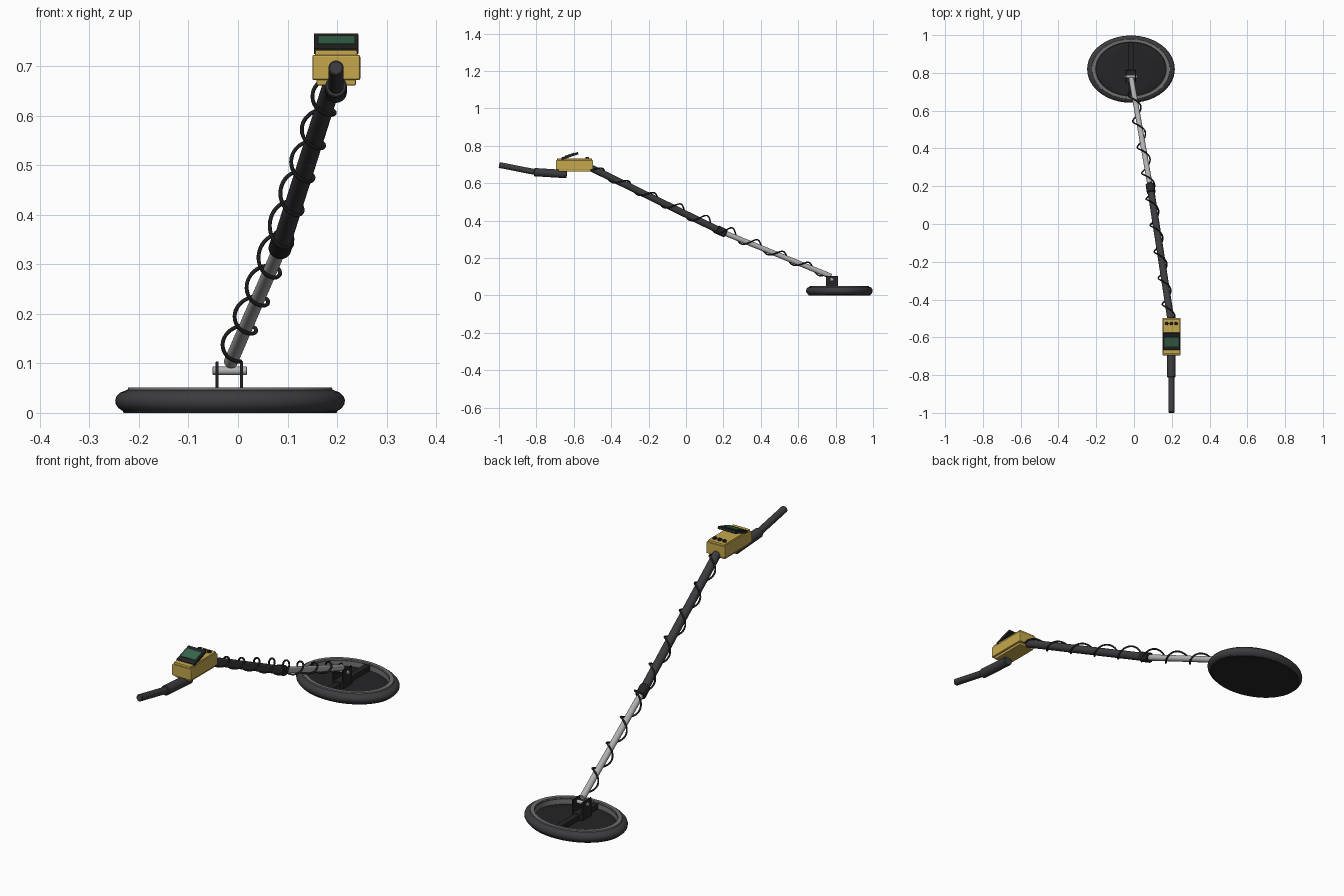
import bpy, math
from mathutils import Vector, Matrix

if "Cube" in bpy.data.objects:
    bpy.data.objects.remove(bpy.data.objects["Cube"])


def material(name, col):
    m = bpy.data.materials.new(name)
    m.diffuse_color = (*col, 1)
    m.use_nodes = True
    m.node_tree.nodes["Principled BSDF"].inputs["Base Color"].default_value = m.diffuse_color
    return m


DARK = material("dark_plastic", (0.045, 0.045, 0.05))
BLACK = material("black", (0.018, 0.018, 0.02))
GOLD = material("yellow_case", (0.56, 0.39, 0.075))
GREEN = material("screen_green", (0.04, 0.13, 0.07))
METAL = material("light_metal", (0.45, 0.45, 0.46))
GREY = material("ring_grey", (0.16, 0.16, 0.165))


def mesh_obj(name, verts, faces, mat, smooth=True):
    me = bpy.data.meshes.new(name)
    me.from_pydata(verts, [], faces)
    ob = bpy.data.objects.new(name, me)
    bpy.context.collection.objects.link(ob)
    me.materials.append(mat)
    if smooth:
        bpy.context.view_layer.objects.active = ob
        bpy.ops.object.select_all(action='DESELECT')
        ob.select_set(True)
        bpy.ops.object.shade_smooth_by_angle(angle=math.radians(35))
    return ob


def lathe(name, profile, mat, matrix, n=32, closed=False):
    """Spin (radius, height) points around local z; open profiles get capped ends."""
    verts, faces = [], []
    for r, h in profile:
        for i in range(n):
            a = 2 * math.pi * i / n
            verts.append(matrix @ Vector((r * math.cos(a), r * math.sin(a), h)))
    k = len(profile)
    for j in range(k if closed else k - 1):
        j2 = (j + 1) % k
        for i in range(n):
            i2 = (i + 1) % n
            faces.append((j * n + i, j * n + i2, j2 * n + i2, j2 * n + i))
    if not closed:
        faces.append(tuple(reversed(range(n))))
        faces.append(tuple(range((k - 1) * n, k * n)))
    return mesh_obj(name, verts, faces, mat)


def rod(name, a, b, r, mat, bevel=0.003):
    """Cylinder between two points with softened ends."""
    a, b = Vector(a), Vector(b)
    d = b - a
    L = d.length
    mtx = Matrix.Translation(a) @ d.to_track_quat('Z', 'Y').to_matrix().to_4x4()
    return lathe(name, [(r - bevel, 0), (r, bevel), (r, L - bevel), (r - bevel, L)], mat, mtx)


def box(name, lo, hi, mat, bevel=0.003, rot_x=0):
    lo, hi = Vector(lo), Vector(hi)
    c, s = (lo + hi) / 2, (hi - lo) / 2
    v = [(x * s.x, y * s.y, z * s.z) for x in (-1, 1) for y in (-1, 1) for z in (-1, 1)]
    f = [(0, 1, 3, 2), (4, 6, 7, 5), (0, 4, 5, 1), (2, 3, 7, 6), (0, 2, 6, 4), (1, 5, 7, 3)]
    ob = mesh_obj(name, v, f, mat, False)
    ob.location = c
    ob.rotation_euler.x = rot_x
    if bevel:
        b = ob.modifiers.new("bevel", 'BEVEL')
        b.width, b.segments = bevel, 2
    return ob


# search coil: elliptical rim, light ring and recessed plate
CX, CY = -0.016, 0.82
coil = Matrix.Translation((CX, CY, 0)) @ Matrix.Diagonal((1, 0.767, 1, 1))
rim = [(0.186, 0.004), (0.217, 0.004), (0.226, 0.010), (0.231, 0.018), (0.232, 0.026),
       (0.229, 0.034), (0.222, 0.041), (0.209, 0.046), (0.186, 0.046)]
lathe("coil_rim", rim, DARK, coil, 64, True)
lathe("coil_ring", [(0.184, 0.02), (0.208, 0.044), (0.206, 0.051), (0.187, 0.051)], GREY, coil, 64, True)
lathe("coil_plate", [(0.215, 0), (0.217, 0.005), (0.19, 0.02)], BLACK, coil, 64)
box("coil_rib", (CX - 0.013, CY - 0.142, 0.015), (CX + 0.013, CY + 0.142, 0.043), BLACK, 0.002)

# hinge bracket and bolt
box("bracket_base", (CX - 0.028, 0.748, 0.018), (CX + 0.026, 0.814, 0.046), BLACK, 0.002)
for side, x in (("left", -0.042), ("right", 0.007)):
    box(f"bracket_plate_{side}", (x - 0.003, 0.749, 0.03), (x + 0.003, 0.813, 0.104), BLACK, 0.001)
rod("bracket_bolt", (-0.051, 0.78, 0.085), (0.018, 0.78, 0.085), 0.0085, METAL, 0.001)

# telescopic shaft
LOW, MID, TOP = Vector((-0.015, 0.775, 0.102)), Vector((0.086, 0.2, 0.336)), Vector((0.195, -0.505, 0.68))
rod("lower_shaft", LOW, MID, 0.014, METAL)
rod("upper_shaft", MID, TOP, 0.0185, DARK)
up_dir = (TOP - MID).normalized()
rod("shaft_collar", MID - up_dir * 0.014, MID + up_dir * 0.04, 0.023, BLACK)

# control box: body, lid, tray
box("control_box", (0.15, -0.695, 0.672), (0.247, -0.497, 0.723), GOLD, 0.004)
box("control_box_lid", (0.156, -0.689, 0.715), (0.241, -0.503, 0.733), GOLD, 0.003)
box("control_box_tray", (0.159, -0.683, 0.661), (0.238, -0.509, 0.68), GOLD, 0.003)

# tilted display
tilt = math.radians(19)
box("display_panel", (0.153, -0.668, 0.739), (0.243, -0.574, 0.752), BLACK, 0.002, tilt)
box("display_screen", (0.162, -0.648, 0.7505), (0.236, -0.598, 0.7545), GREEN, 0, tilt)

# buttons
for i in range(3):
    x = 0.198 + (i - 1) * 0.025
    rod(f"button_{i + 1}", (x, -0.527, 0.73), (x, -0.527, 0.741), 0.009, BLACK, 0.002)

# handle grip and arm tube
rod("handle_grip", (0.198, -0.637, 0.648), (0.198, -0.812, 0.659), 0.022, DARK)
rod("arm_tube", (0.198, -0.79, 0.656), (0.198, -0.999, 0.697), 0.0155, DARK)

# cable coiled loosely around the shaft
curve = bpy.data.curves.new("cable", 'CURVE')
curve.dimensions = '3D'
curve.bevel_depth = 0.004
curve.bevel_resolution = 2
N = 260
sp = curve.splines.new('POLY')
sp.points.add(N)
for i in range(N + 1):
    y = 0.735 - 1.235 * i / N
    a, b = (LOW, MID) if y > MID.y else (MID, TOP)
    p = a.lerp(b, (y - a.y) / (b.y - a.y))
    d = (b - a).normalized()
    right = Vector((-d.y, d.x, 0)).normalized()
    up = right.cross(d).normalized()
    peak = 0.024 + 0.02 * math.exp(-((y - 0.13) / 0.27) ** 2)
    phi = 2 * math.pi * (0.513 - y) / 0.1385
    if up.z < 0:
        up = -up
    p = p + right * (-0.004 + 0.028 * math.sin(phi)) \
        + up * ((peak - 0.02) / 2 + (peak + 0.02) / 2 * math.cos(phi))
    sp.points[i].co = (*p, 1)
curve.use_fill_caps = True
curve.materials.append(BLACK)
cable = bpy.data.objects.new("cable", curve)
bpy.context.collection.objects.link(cable)
